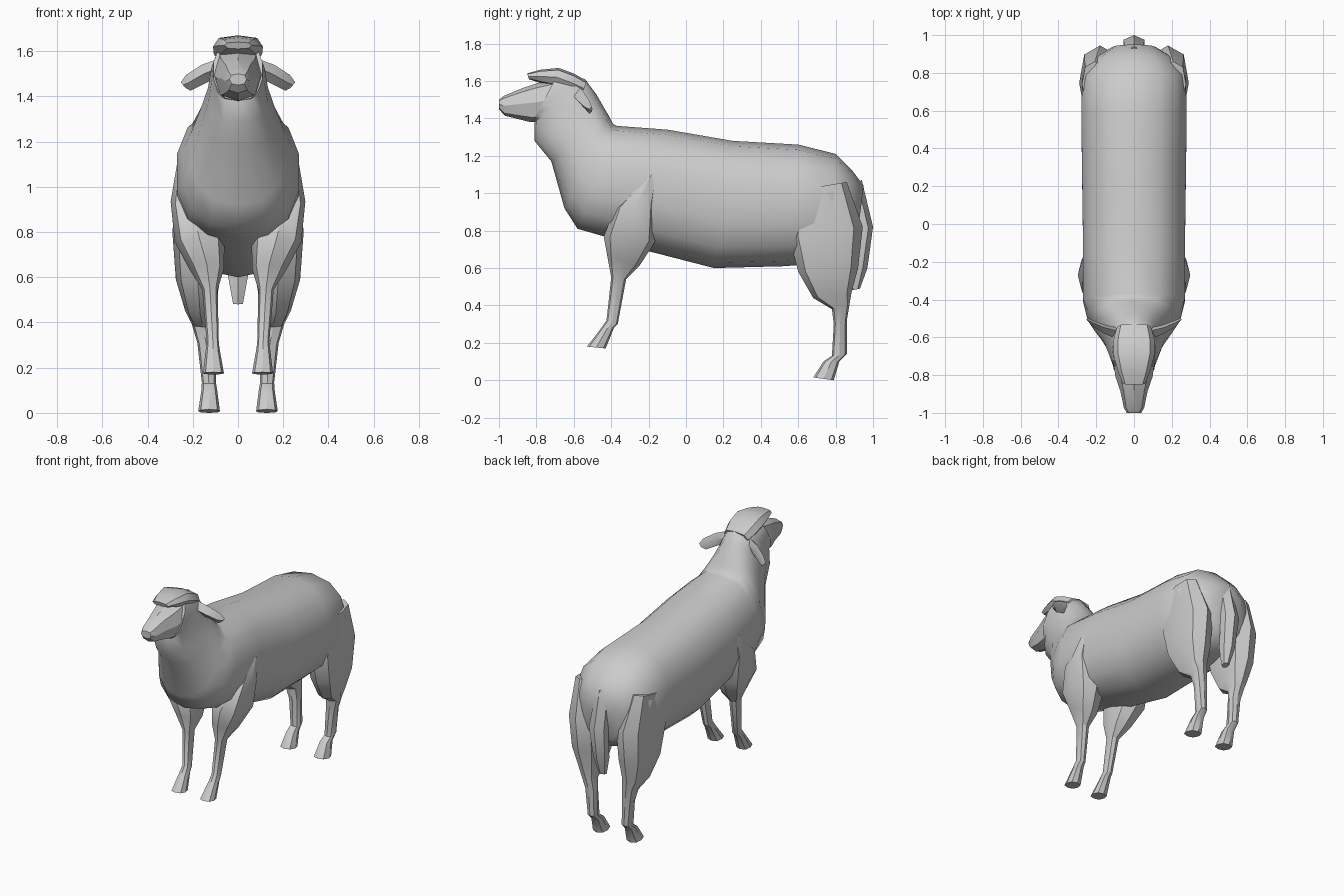
import bpy, bmesh, math
from mathutils import Vector

wool = bpy.data.materials.new("wool_grey")
wool.diffuse_color = (0.6, 0.6, 0.6, 1)


def spow(v, p):
    return math.copysign(abs(v) ** p, v)


def loft(name, rings, sides, power=1.0, mirror=False, angle=40):
    """Skin rings given as (y, z, y, z, x_min, x_max): two side-plane ends and a width."""
    bm = bmesh.new()
    loops = []
    for ya, za, yb, zb, x0, x1 in rings:
        loop = []
        for i in range(sides):
            a = 2 * math.pi * i / sides
            c, s = spow(math.cos(a), power), spow(math.sin(a), power)
            loop.append(bm.verts.new(((x0 + x1) / 2 + s * (x1 - x0) / 2,
                                      (ya + yb) / 2 + c * (ya - yb) / 2,
                                      (za + zb) / 2 + c * (za - zb) / 2)))
        loops.append(loop)
    for a, b in zip(loops, loops[1:]):
        for i in range(sides):
            j = (i + 1) % sides
            bm.faces.new((a[i], a[j], b[j], b[i]))
    bm.faces.new(loops[0])
    bm.faces.new(loops[-1])
    return finish(name, bm, mirror, angle)


def finish(name, bm, mirror=False, angle=40):
    bmesh.ops.recalc_face_normals(bm, faces=bm.faces)
    me = bpy.data.meshes.new(name)
    bm.to_mesh(me)
    bm.free()
    me.materials.append(wool)
    ob = bpy.data.objects.new(name, me)
    bpy.context.collection.objects.link(ob)
    if mirror:
        ob.modifiers.new("Mirror", 'MIRROR')
    bpy.ops.object.select_all(action='DESELECT')
    ob.select_set(True)
    bpy.context.view_layer.objects.active = ob
    bpy.ops.object.shade_smooth_by_angle(angle=math.radians(angle))
    return ob


def sym(rows):
    return [(a, b, c, d, -w, w) for a, b, c, d, w in rows]


# Body and neck, rump to crown
loft("body_and_neck", sym([
    (0.95, 1.04, 0.91, 0.72, 0.12),
    (0.89, 1.12, 0.86, 0.66, 0.21),
    (0.80, 1.21, 0.76, 0.63, 0.28),
    (0.60, 1.26, 0.53, 0.61, 0.285),
    (0.25, 1.28, 0.15, 0.60, 0.28),
    (-0.10, 1.34, -0.20, 0.69, 0.275),
    (-0.37, 1.36, -0.44, 0.77, 0.275),
    (-0.39, 1.37, -0.58, 0.81, 0.25),
    (-0.41, 1.41, -0.65, 0.92, 0.215),
    (-0.44, 1.46, -0.72, 1.17, 0.165),
    (-0.48, 1.53, -0.81, 1.28, 0.135),
    (-0.54, 1.61, -0.81, 1.38, 0.12),
    (-0.68, 1.65, -0.82, 1.38, 0.11),
]), 14, 0.85, angle=45)

# Face and muzzle
loft("face", sym([
    (-0.66, 1.62, -0.79, 1.38, 0.11),
    (-0.79, 1.59, -0.83, 1.38, 0.098),
    (-0.88, 1.56, -0.89, 1.395, 0.072),
    (-0.975, 1.52, -0.97, 1.415, 0.054),
    (-1.00, 1.50, -1.00, 1.45, 0.038),
]), 8, 0.8, angle=30)

# Wool cap with overhanging forelock
loft("wool_cap", sym([
    (-0.53, 1.60, -0.56, 1.52, 0.09),
    (-0.60, 1.64, -0.62, 1.54, 0.108),
    (-0.68, 1.67, -0.70, 1.57, 0.11),
    (-0.78, 1.66, -0.78, 1.59, 0.085),
    (-0.85, 1.64, -0.84, 1.61, 0.06),
]), 8, 0.75, angle=35)

# Front legs: shoulder, knee, cannon, hoof
loft("front_legs", [
    (-0.22, 1.08, -0.15, 1.12, 0.20, 0.27),
    (-0.38, 0.92, -0.16, 0.95, 0.12, 0.298),
    (-0.44, 0.77, -0.165, 0.74, 0.06, 0.28),
    (-0.42, 0.66, -0.25, 0.61, 0.062, 0.215),
    (-0.40, 0.55, -0.32, 0.54, 0.09, 0.158),
    (-0.425, 0.32, -0.365, 0.30, 0.085, 0.138),
    (-0.46, 0.27, -0.385, 0.28, 0.08, 0.143),
    (-0.53, 0.18, -0.43, 0.17, 0.062, 0.155),
], 8, 0.8, mirror=True, angle=30)

# Hind legs: thigh, hock, cannon, hoof
loft("hind_legs", [
    (0.62, 1.02, 0.86, 1.06, 0.14, 0.275),
    (0.55, 0.77, 0.945, 0.82, 0.07, 0.29),
    (0.60, 0.58, 0.92, 0.60, 0.08, 0.275),
    (0.68, 0.44, 0.885, 0.47, 0.10, 0.235),
    (0.78, 0.38, 0.875, 0.41, 0.105, 0.205),
    (0.79, 0.30, 0.86, 0.32, 0.10, 0.18),
    (0.78, 0.13, 0.86, 0.14, 0.098, 0.16),
    (0.735, 0.10, 0.82, 0.10, 0.092, 0.162),
    (0.68, 0.015, 0.79, 0.0, 0.08, 0.176),
], 8, 0.8, mirror=True, angle=30)

# Tail
loft("tail", sym([
    (0.94, 1.07, 0.84, 1.02, 0.05),
    (1.00, 0.82, 0.90, 0.80, 0.065),
    (0.97, 0.60, 0.87, 0.60, 0.05),
    (0.93, 0.49, 0.88, 0.48, 0.025),
]), 6, 1.0, angle=30)

# Ears: drooping leaf blades
bm = bmesh.new()
rows = []
for x, z, h, y, d in [(0.08, 1.53, 0.035, -0.58, 0.03), (0.15, 1.50, 0.04, -0.56, 0.025),
                      (0.22, 1.46, 0.035, -0.525, 0.016), (0.243, 1.45, 0.012, -0.508, 0.008)]:
    rows.append([bm.verts.new(p) for p in (
        (x + 0.01, y + d * 0.5, z + h), (x, y + d, z), (x - 0.01, y + d * 0.5, z - h),
        (x, y - d, z))])
for a, b in zip(rows, rows[1:]):
    for i in range(4):
        bm.faces.new((a[i], a[(i + 1) % 4], b[(i + 1) % 4], b[i]))
bm.faces.new(rows[0])
bm.faces.new(rows[-1])
finish("ears", bm, True, 30)
